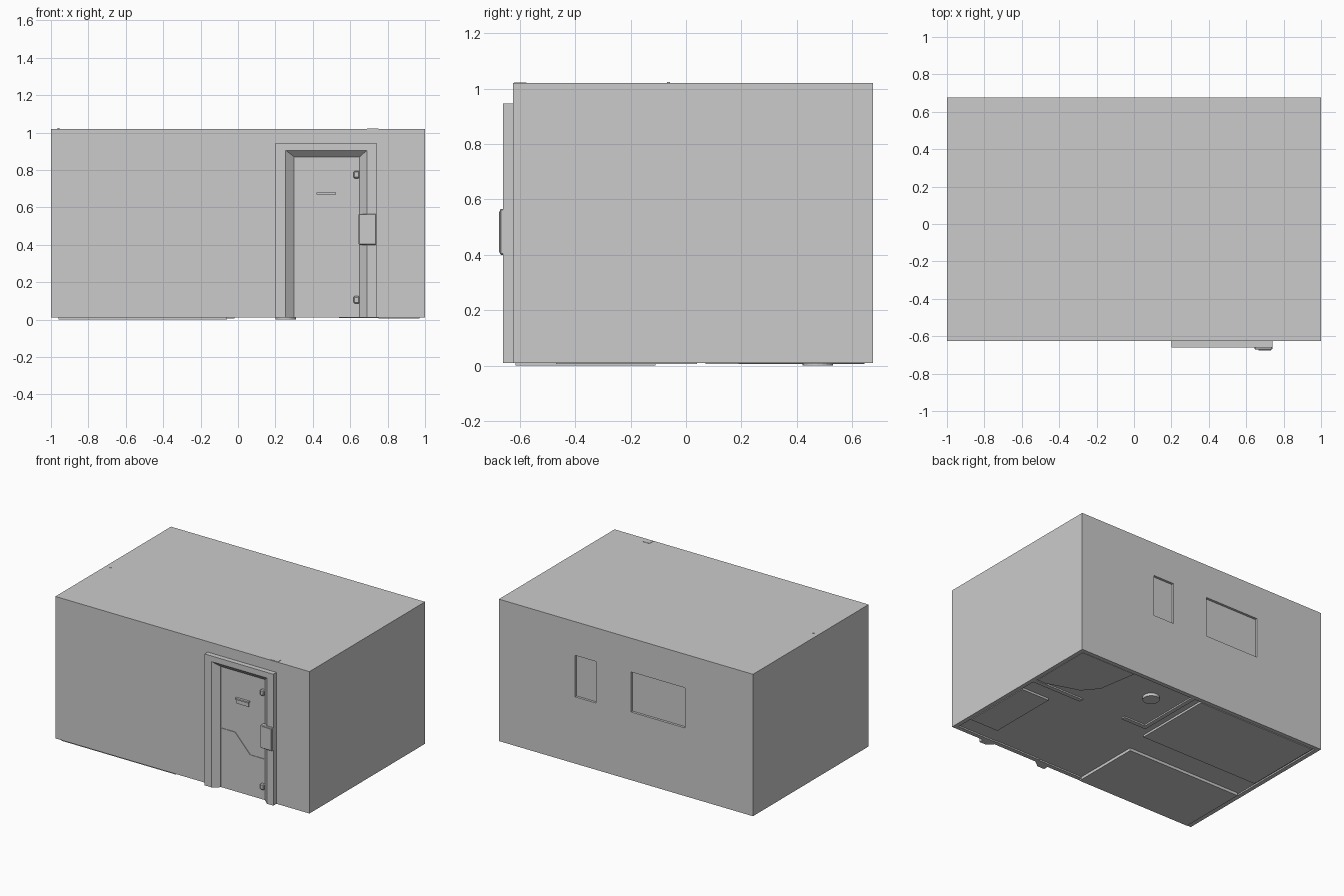
import bpy, bmesh, math

if "Cube" in bpy.data.objects:
    bpy.data.objects.remove(bpy.data.objects["Cube"])

def add_mesh(name, bm):
    bmesh.ops.recalc_face_normals(bm, faces=bm.faces)
    me = bpy.data.meshes.new(name)
    bm.to_mesh(me)
    bm.free()
    ob = bpy.data.objects.new(name, me)
    bpy.context.collection.objects.link(ob)
    return ob

def box(name, x0, x1, y0, y1, z0, z1, bevel=0):
    bm = bmesh.new()
    bmesh.ops.create_cube(bm, size=1)
    for v in bm.verts:
        v.co = ((x0 + x1) / 2 + v.co.x * (x1 - x0),
                (y0 + y1) / 2 + v.co.y * (y1 - y0),
                (z0 + z1) / 2 + v.co.z * (z1 - z0))
    if bevel:
        bmesh.ops.bevel(bm, geom=bm.edges[:], offset=bevel, segments=1, affect='EDGES')
    return add_mesh(name, bm)

def prism(name, pts, a, b, axis='z'):
    """Extrude a 2D outline from a to b along z (xy outline) or y (xz outline)."""
    put = (lambda p, t: (p[0], p[1], t)) if axis == 'z' else (lambda p, t: (p[0], t, p[1]))
    bm = bmesh.new()
    lo = [bm.verts.new(put(p, a)) for p in pts]
    hi = [bm.verts.new(put(p, b)) for p in pts]
    bm.faces.new(lo)
    bm.faces.new(hi)
    n = len(pts)
    for i in range(n):
        bm.faces.new((lo[i], lo[(i + 1) % n], hi[(i + 1) % n], hi[i]))
    return add_mesh(name, bm)

def cut(target, *limits):
    cutter = box("cutter", *limits)
    cutter.hide_render = True
    mod = target.modifiers.new("cut", 'BOOLEAN')
    mod.operation = 'DIFFERENCE'
    mod.solver = 'EXACT'
    mod.object = cutter
    bpy.context.view_layer.objects.active = target
    bpy.ops.object.modifier_apply(modifier=mod.name)
    bpy.data.objects.remove(cutter)

# outer shell with hollow interior, doorway and windows
X, Y0, Y1, Z0, Z1, T = 1.0, -0.625, 0.675, 0.01, 1.02, 0.03
shell = box("outer_walls", -X, X, Y0, Y1, Z0, Z1)
cut(shell, -X + T, X - T, Y0 + T, Y1 - T, -0.1, Z1 - T)
cut(shell, 0.30, 0.65, Y0 - 0.1, Y0 + 0.1, -0.1, 0.87)
windows = [(0.235, 0.40, 0.485, 0.78), (-0.465, -0.04, 0.495, 0.78)]
for x0, x1, z0, z1 in windows:
    cut(shell, x0, x1, Y1 - 0.1, Y1 + 0.1, z0, z1)
    # pane and slim border set back in the opening
    box("window_pane", x0, x1, Y1 - 0.027, Y1 - 0.017, z0, z1)

# floor and bathroom partitions
box("floor", -X + T, X - T, Y0 + T, Y1 - T, 0.02, 0.035)
box("partition_side", 0.03, 0.06, 0.15, Y1 - T, Z0, Z1 - T)
box("partition_right", 0.58, X - T, 0.15, 0.18, Z0, Z1 - T)
box("partition_left", 0.06, 0.23, 0.15, 0.18, Z0, Z1 - T)
box("partition_lintel", 0.23, 0.58, 0.15, 0.18, 0.87, Z1 - T)

# furniture whose bases show under the floor
box("bed", -0.95, -0.02, 0.07, 0.645, 0.005, 0.22)
box("kitchen_block", -0.96, -0.06, -0.615, -0.11, 0.0, 0.06)
box("wardrobe", 0.75, 0.97, -0.47, 0.04, 0.005, 0.7)
prism("shower_tray", [(0.97, 0.19), (0.90, 0.19), (0.67, 0.265), (0.586, 0.365),
                      (0.54, 0.645), (0.97, 0.645)], 0.008, 0.06)
n = 20
prism("toilet_base", [(0.255 + 0.055 * math.cos(2 * math.pi * i / n),
                       0.475 + 0.055 * math.sin(2 * math.pi * i / n)) for i in range(n)], 0.0, 0.2)

# tiny fittings that break through the roof
box("roof_fitting_front", 0.69, 0.75, -0.62, -0.575, 1.0, 1.022)
box("roof_fitting_side", -0.965, -0.955, -0.068, -0.058, 1.0, 1.023)

# splayed door frame: back outer, front outer, front opening, inner opening
def arch(x0, x1, y, z):
    return [(x0, y, 0.01), (x0, y, z), (x1, y, z), (x1, y, 0.01)]

rings = [arch(0.20, 0.74, Y0, 0.945), arch(0.20, 0.74, -0.66, 0.945),
         arch(0.255, 0.69, -0.66, 0.905), arch(0.30, 0.65, Y0, 0.87)]
bm = bmesh.new()
rows = [[bm.verts.new(p) for p in r] for r in rings]
for k in range(4):
    a, b = rows[k], rows[(k + 1) % 4]
    for i in range(3):
        bm.faces.new((a[i], a[i + 1], b[i + 1], b[i]))
for i in (0, 3):
    bm.faces.new([r[i] for r in rows])
add_mesh("door_frame", bm)

# door leaf with stepped lower panel
box("door_leaf", 0.30, 0.65, -0.617, -0.59, 0.01, 0.87)
prism("door_lower_panel", [(0.30, 0.01), (0.65, 0.01), (0.65, 0.30), (0.53, 0.30),
                           (0.41, 0.43), (0.30, 0.43)], -0.621, -0.612, 'y')

# letter slot
box("letter_slot", 0.425, 0.52, -0.625, -0.612, 0.64, 0.67)
box("letter_slot_lip", 0.42, 0.525, -0.634, -0.612, 0.67, 0.68)

# hinges
for z in (0.105, 0.775):
    box("hinge", 0.618, 0.65, -0.64, -0.612, z - 0.02, z + 0.02, 0.006)

# entry panel on the frame
box("entry_panel", 0.645, 0.74, -0.672, -0.64, 0.40, 0.565, 0.004)
box("entry_panel_screen", 0.665, 0.733, -0.675, -0.66, 0.408, 0.557)
